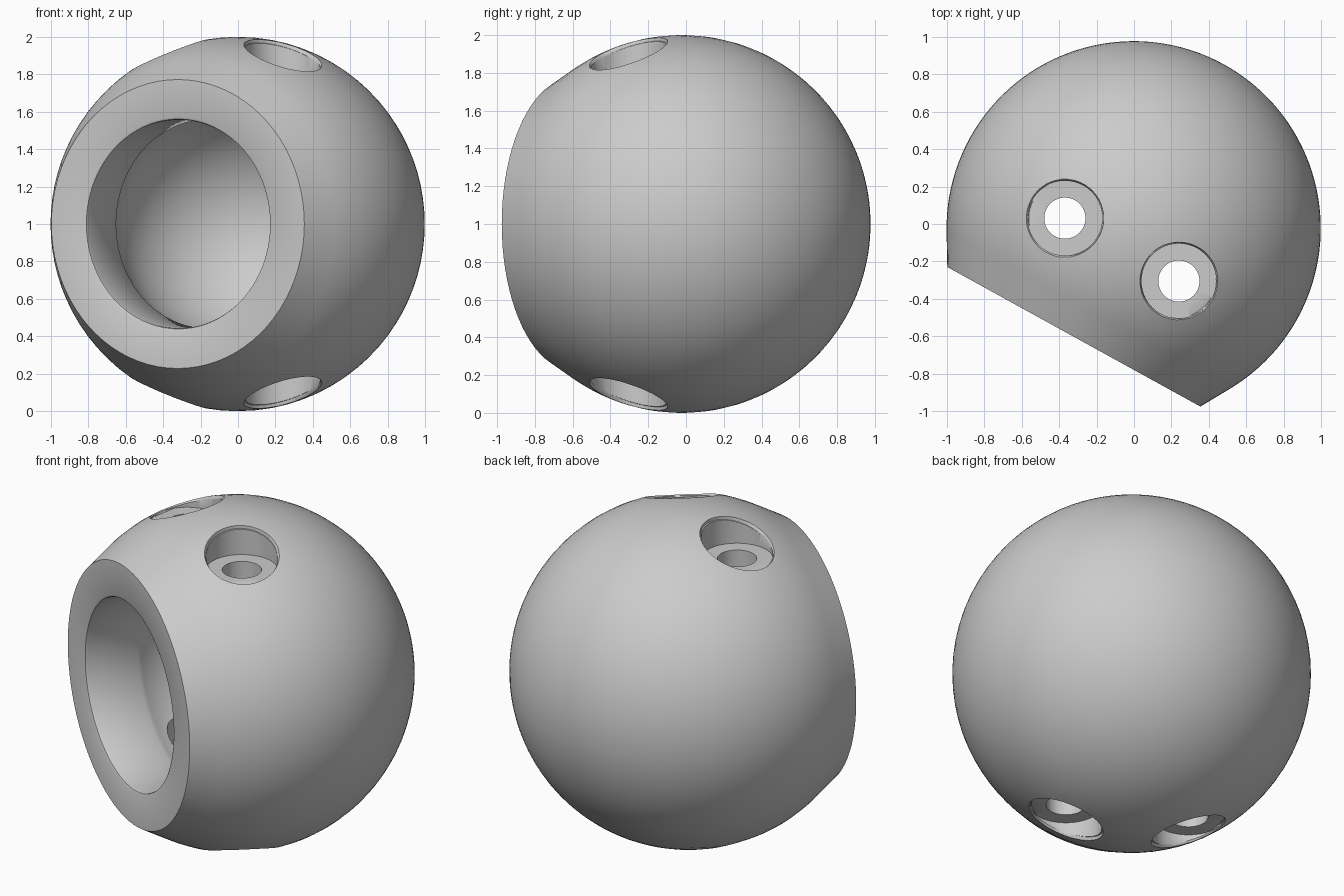
import bpy, bmesh, math
from mathutils import Vector

if "Cube" in bpy.data.objects:
    bpy.data.objects.remove(bpy.data.objects["Cube"], do_unlink=True)

CENTRE = Vector((-0.002, -0.023, 1))
AXIS = Vector((-0.483, -0.876, 0)).normalized()   # direction the socket faces
SIDE = Vector((-AXIS.y, AXIS.x, 0))

grey = bpy.data.materials.new("plain grey")
grey.use_nodes = True
grey.diffuse_color = (0.6, 0.6, 0.6, 1)
grey.node_tree.nodes["Principled BSDF"].inputs["Base Color"].default_value = grey.diffuse_color


def lathe(name, profile, steps):
    """Revolve (radius, height) points around local z."""
    bm = bmesh.new()
    verts = [bm.verts.new((r, 0, h)) for r, h in profile]
    edges = [bm.edges.new(pair) for pair in zip(verts, verts[1:])]
    bmesh.ops.spin(bm, geom=verts + edges, cent=(0, 0, 0), axis=(0, 0, 1),
                   angle=math.tau, steps=steps, use_duplicate=False)
    bmesh.ops.remove_doubles(bm, verts=bm.verts, dist=1e-4)
    bmesh.ops.recalc_face_normals(bm, faces=bm.faces)
    mesh = bpy.data.meshes.new(name)
    bm.to_mesh(mesh)
    bm.free()
    mesh.materials.append(grey)
    obj = bpy.data.objects.new(name, mesh)
    bpy.context.collection.objects.link(obj)
    return obj


def arc(radius, start, end, count):
    """Points on a circle, angles measured from the axis in degrees."""
    angles = [math.radians(start + (end - start) * i / count) for i in range(count + 1)]
    return [(radius * abs(math.sin(a)) if abs(math.sin(a)) > 1e-6 else 0,
             radius * math.cos(a)) for a in angles]


# Hollow ball: outer sphere, tangent collar, flat rim, bore, inner sphere
profile = arc(1, 180, 60, 44)
profile += [(0.772, 0.662), (0.572, 0.662), (0.561, 0.657), (0.557, 0.646)]
profile += arc(0.65, 59, 180, 36)
ball = lathe("hollow_ball", profile, 80)
ball.rotation_euler = AXIS.to_track_quat("Z", "Y").to_euler()
ball.location = CENTRE

# Two vertical bolt holes, counterbored at both ends, with eased lips
cutters = []
for sign in (-1, 1):
    offset = AXIS * 0.13 + SIDE * 0.348 * sign
    drill = lathe("bolt_hole_cutter", [(0, -1.2), (0.2, -1.2), (0.2, -0.81), (0.11, -0.81),
                                       (0.11, 0.81), (0.2, 0.81), (0.2, 1.2), (0, 1.2)], 48)
    drill.location = CENTRE + offset
    cutters.append(drill)
    for end in (-1, 1):
        lip = lathe("lip_cutter", [(0, -0.018), (0.2, -0.018), (0.208, 0),
                                   (0.225, 0.012), (0.26, 0.03), (0, 0.03)], 48)
        lip.scale.x = 1.08
        lip.location = CENTRE + offset + Vector((0, 0, 0.903 * end))
        # Tilt so the cone follows the ball's surface
        lip.rotation_euler = (0, math.radians(22.4 if end > 0 else 157.6),
                              math.atan2(offset.y, offset.x))
        cutters.append(lip)

bpy.context.view_layer.objects.active = ball
ball.select_set(True)
for cutter in cutters:
    cutter.hide_render = True
    cut = ball.modifiers.new("cut", "BOOLEAN")
    cut.operation = "DIFFERENCE"
    cut.solver = "EXACT"
    cut.object = cutter
bpy.context.view_layer.update()
for cut in list(ball.modifiers):
    bpy.ops.object.modifier_apply(modifier=cut.name)
for cutter in cutters:
    bpy.data.objects.remove(cutter, do_unlink=True)

bpy.ops.object.shade_smooth_by_angle(angle=math.radians(32))
